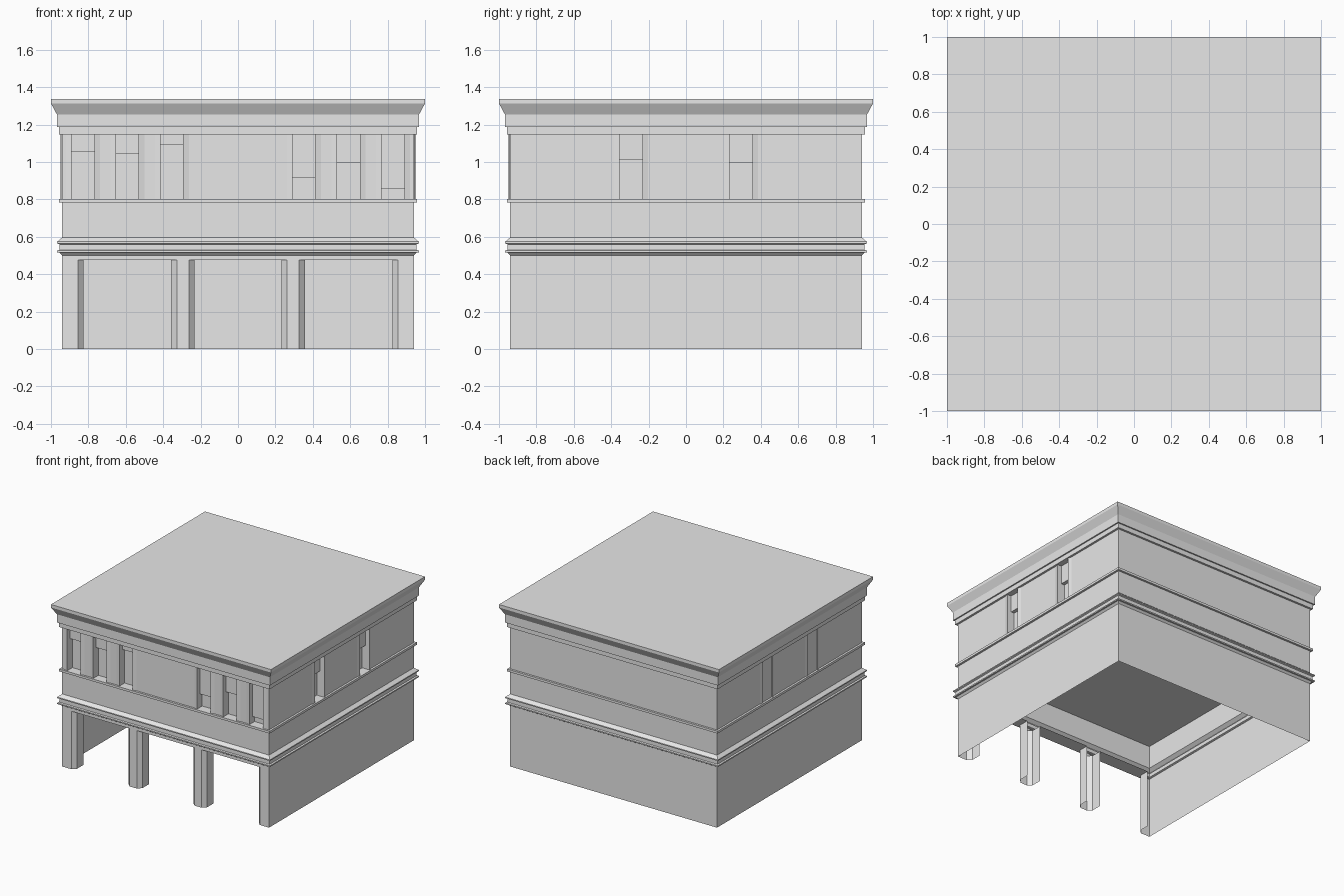
import bpy, bmesh
from math import pi
from mathutils import Matrix, Vector

cube = bpy.data.objects.get("Cube")
if cube:
    bpy.data.objects.remove(cube)

grey = bpy.data.materials.new("plain_grey")
grey.use_nodes = True
grey.diffuse_color = (0.8, 0.8, 0.8, 1)
grey.node_tree.nodes["Principled BSDF"].inputs["Base Color"].default_value = (0.8, 0.8, 0.8, 1)

W = 0.94                      # half width of the walls
OPEN_TOP = 0.476              # top of the ground floor openings
SILL, LINTEL = 0.803, 1.148   # bottom and top of the windows


def finish(name, bm):
    bmesh.ops.remove_doubles(bm, verts=bm.verts, dist=0.0005)
    mesh = bpy.data.meshes.new(name)
    bm.to_mesh(mesh)
    bm.free()
    mesh.materials.append(grey)
    obj = bpy.data.objects.new(name, mesh)
    bpy.context.collection.objects.link(obj)
    return obj


def poly(bm, pts):
    return bm.faces.new([bm.verts.new(p) for p in pts])


def raise_plan(bm, plan, z0, z1, closed=False):
    """Stand a plan line up as a wall; the outside is on its right."""
    ends = plan[1:] + plan[:1] if closed else plan[1:]
    for a, b in zip(plan, ends):
        poly(bm, [(*a, z0), (*b, z0), (*b, z1), (*a, z1)])


def square(r):
    return [(-r, -r), (r, -r), (r, r), (-r, r)]


def square_loft(bm, profile):
    """Run a (half width, height) profile round the building."""
    for (r0, z0), (r1, z1) in zip(profile, profile[1:]):
        low, high = square(r0), square(r1)
        for i in range(4):
            j = (i + 1) % 4
            poly(bm, [(*low[i], z0), (*low[j], z0), (*high[j], z1), (*high[i], z1)])


# Ground floor: three closed sides and a front on splayed piers
SPLAY, BACK = 0.03, -0.825
openings = [(-0.856, -0.327), (-0.262, 0.262), (0.327, 0.856)]


def jamb(x, side):
    return [(x, -W), (x + side * SPLAY, -W + SPLAY), (x + side * SPLAY, BACK)]


bm = bmesh.new()
shell = jamb(openings[-1][1], -1)[::-1] + square(W)[1:] + square(W)[:1] + jamb(openings[0][0], 1)
raise_plan(bm, shell, 0, OPEN_TOP)
for (_, left), (right, _) in zip(openings, openings[1:]):
    raise_plan(bm, jamb(left, -1)[::-1] + jamb(right, 1), 0, OPEN_TOP)

header = [(-W, -W)] + [(x, -W) for o in openings for x in o] + square(W)[1:]
raise_plan(bm, header, OPEN_TOP, 0.5, closed=True)
for a, b in openings:
    soffit = jamb(a, 1) + jamb(b, -1)[::-1]
    poly(bm, [(x, y, OPEN_TOP) for x, y in soffit])
finish("ground_floor_walls", bm)

# Moulded belt, plain wall above it and the window sill course
bm = bmesh.new()
square_loft(bm, [(W, 0.5), (0.955, 0.515), (0.967, 0.516), (0.967, 0.526),
                 (0.955, 0.53), (0.955, 0.56), (0.967, 0.565), (0.967, 0.574),
                 (W, 0.596), (W, 0.784), (0.957, 0.784), (0.957, SILL), (0.87, SILL)])
finish("belt_and_sill_course", bm)

bm = bmesh.new()
poly(bm, [(x, y, 0.784) for x, y in reversed(square(W))])
finish("ground_floor_ceiling", bm)

# Upper floor: the plan line steps in at each window, with tapered side trims
HALF, TRIM, OUT, PANE, BLIND = 0.061, 0.03, 0.008, 0.06, 0.03
side_windows = [(-0.294, 1.01), (0.294, 0.995)]
front_windows = [(-0.828, 1.053), (-0.592, 1.043), (-0.354, 1.091),
                 (0.352, 0.914), (0.59, 0.995), (0.828, 0.856)]
sides = [front_windows, side_windows, [], side_windows[::-1]]

plan = []
bm_blinds = bmesh.new()
for k, windows in enumerate(sides):
    turn = Matrix.Rotation(k * pi / 2, 4, 'Z')
    line = [(-W, W)]
    for c, drop in windows:
        l, r = c - HALF, c + HALF
        line += [(l - TRIM, W), (l, W + OUT), (l, W - PANE),
                 (r, W - PANE), (r, W + OUT), (r + TRIM, W)]
        # Upper sash: front face and underside
        y0, y1 = -(W - BLIND), -(W - PANE)
        for pts in ([(l, y0, drop), (r, y0, drop), (r, y0, LINTEL), (l, y0, LINTEL)],
                    [(l, y1, drop), (r, y1, drop), (r, y0, drop), (l, y0, drop)]):
            poly(bm_blinds, [turn @ Vector(p) for p in pts])
    plan += [tuple((turn @ Vector((u, -v, 0))).xy) for u, v in line]

bm = bmesh.new()
raise_plan(bm, plan, SILL, LINTEL, closed=True)
finish("upper_floor_walls", bm)
finish("window_upper_sashes", bm_blinds)

# Lintel course, cornice and flat roof
bm = bmesh.new()
square_loft(bm, [(0.87, LINTEL), (0.957, LINTEL), (0.957, 1.186), (0.968, 1.186),
                 (0.968, 1.254), (1.0, 1.313), (1.0, 1.338)])
poly(bm, [(x, y, 1.338) for x, y in square(1.0)])
finish("cornice_and_roof", bm)
